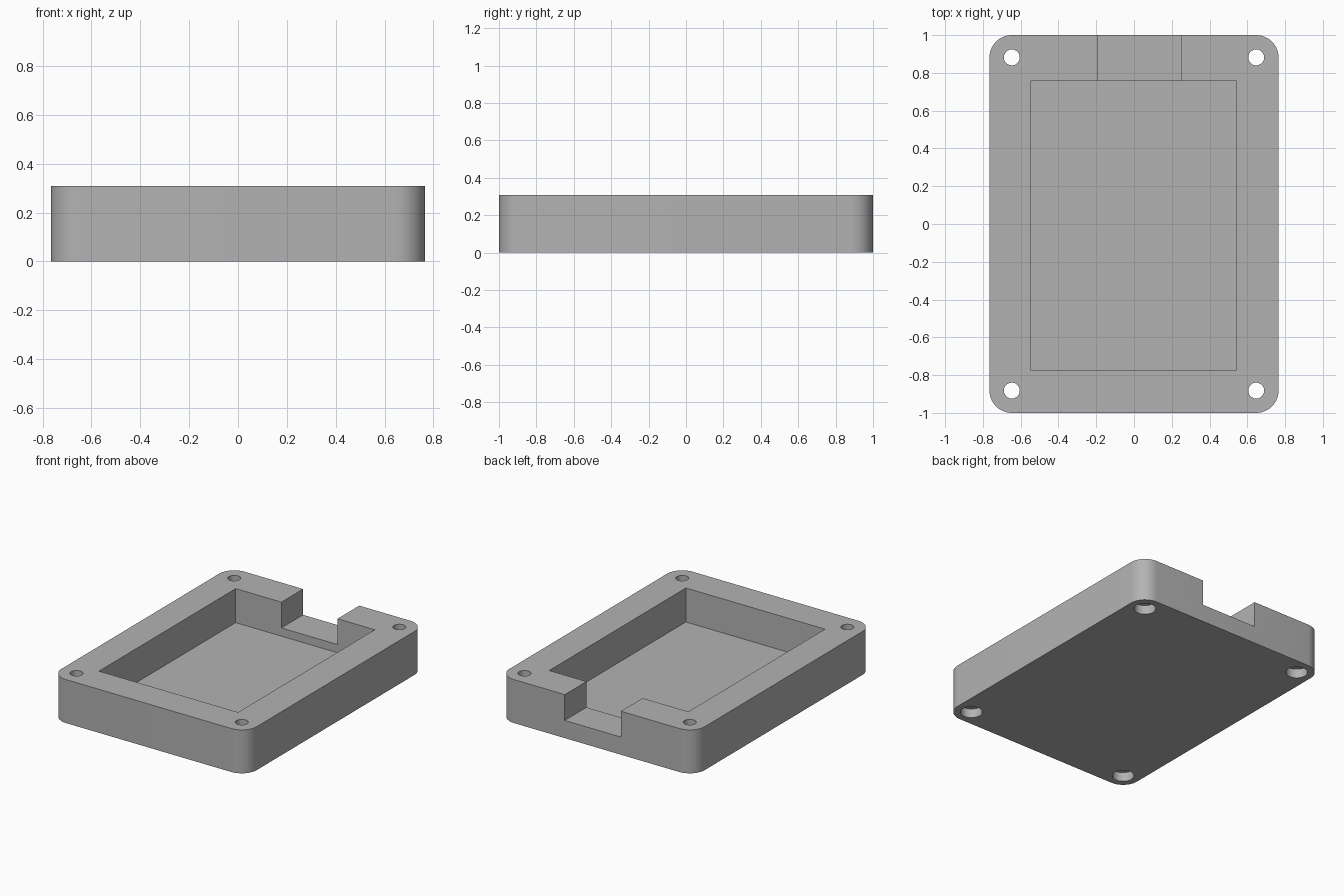
import bpy
import math

W, L, H = 1.53, 2.0, 0.308          # overall size
CORNER = 0.118                      # corner radius, shared with hole centres
FLOOR_Z, NOTCH_Z = 0.067, 0.125     # pocket floor and cable notch floor

cube = bpy.data.objects.get("Cube")
if cube:
    bpy.data.objects.remove(cube)

grey = bpy.data.materials.new("plain_grey")
grey.use_nodes = True
colour = (0.45, 0.45, 0.45, 1)
grey.diffuse_color = colour
grey.node_tree.nodes["Principled BSDF"].inputs["Base Color"].default_value = colour


def box(name, x0, x1, y0, y1, z0, z1):
    bpy.ops.mesh.primitive_cube_add(
        size=1, location=((x0 + x1) / 2, (y0 + y1) / 2, (z0 + z1) / 2))
    ob = bpy.context.object
    ob.name = name
    ob.scale = (x1 - x0, y1 - y0, z1 - z0)
    bpy.ops.object.transform_apply(location=True, rotation=False, scale=True)
    return ob


def cylinder(name, x, y, r, z0, z1):
    bpy.ops.mesh.primitive_cylinder_add(
        vertices=48, radius=r, depth=z1 - z0, location=(x, y, (z0 + z1) / 2))
    ob = bpy.context.object
    ob.name = name
    return ob


# Case body: a block with rounded vertical corners
body = box("case_body", -W / 2, W / 2, -L / 2, L / 2, 0, H)
body.data.materials.append(grey)
weights = body.data.attributes.new("bevel_weight_edge", "FLOAT", "EDGE")
for e in body.data.edges:
    a, b = (body.data.vertices[i].co for i in e.vertices)
    weights.data[e.index].value = 1.0 if abs(a.z - b.z) > H / 2 else 0.0
bevel = body.modifiers.new("rounded_corners", "BEVEL")
bevel.limit_method = "WEIGHT"
bevel.width = CORNER
bevel.segments = 12

# Pocket and the notch through the back wall
cutters = [
    box("pocket_cutter", -0.548, 0.542, -0.773, 0.757, FLOOR_Z, H + 0.1),
    box("notch_cutter", -0.19, 0.25, 0.6, 1.1, NOTCH_Z, H + 0.1),
]

# Screw holes with counterbores underneath
for sx in (-1, 1):
    for sy in (-1, 1):
        x, y = sx * (W / 2 - CORNER), sy * (L / 2 - CORNER)
        cutters.append(cylinder("screw_hole_cutter", x, y, 0.042, -0.1, H + 0.1))
        cutters.append(cylinder("counterbore_cutter", x, y, 0.071, -0.1, 0.065))

for c in cutters:
    cut = body.modifiers.new(c.name, "BOOLEAN")
    cut.operation = "DIFFERENCE"
    cut.solver = "EXACT"
    cut.object = c
    c.hide_render = True

# Bake the cuts, remove the helpers and smooth the rounded faces
bpy.ops.object.select_all(action="DESELECT")
body.select_set(True)
bpy.context.view_layer.objects.active = body
for m in list(body.modifiers):
    bpy.ops.object.modifier_apply(modifier=m.name)
for c in cutters:
    bpy.data.objects.remove(c)
bpy.ops.object.shade_smooth_by_angle(angle=math.radians(30))
